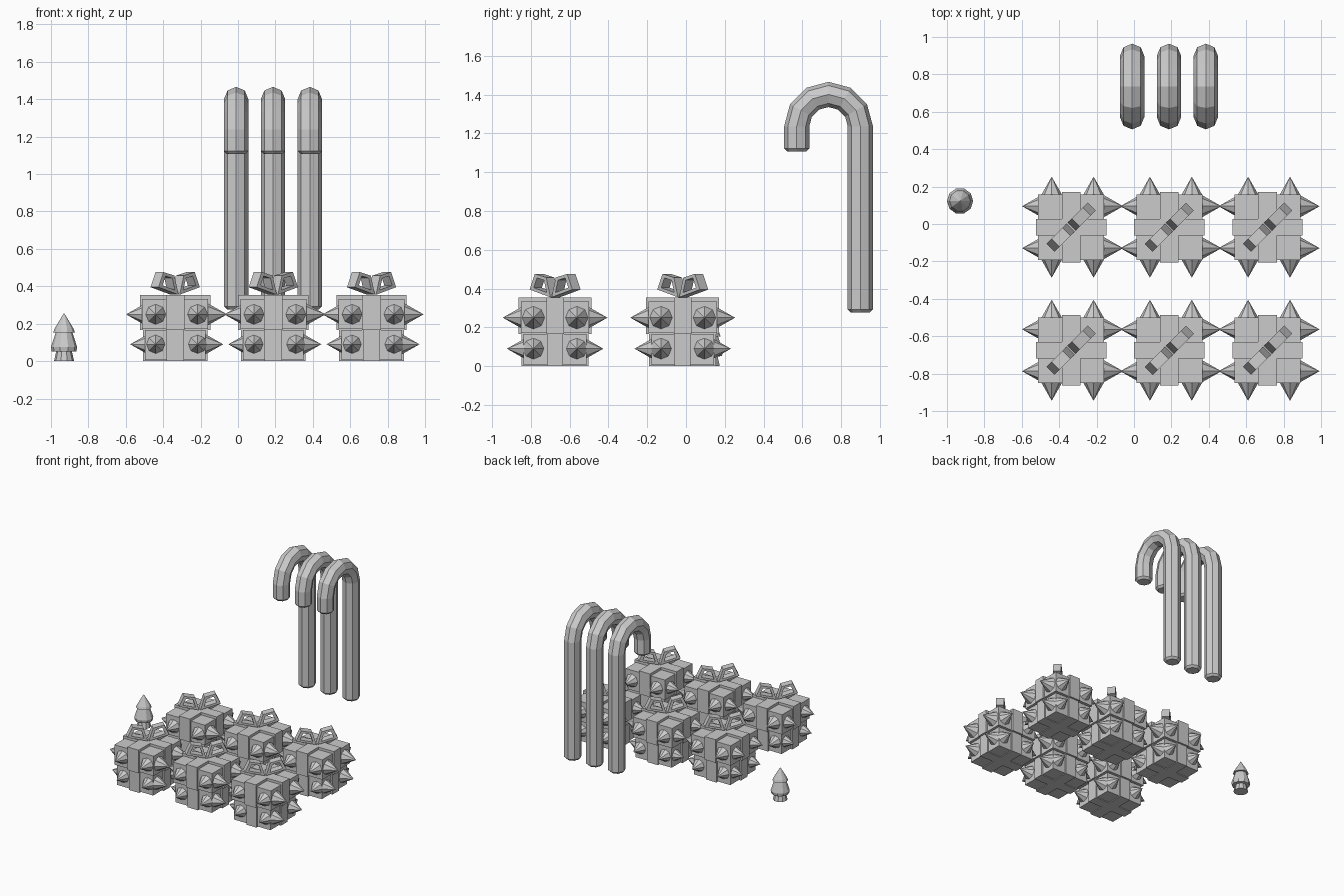
import bpy, bmesh
from math import pi, sin, cos
from mathutils import Matrix, Vector

cube = bpy.data.objects.get("Cube")
if cube:
    bpy.data.objects.remove(cube, do_unlink=True)

grey = bpy.data.materials.new("light_grey")
grey.use_nodes = True
grey.diffuse_color = (0.6, 0.6, 0.6, 1)
grey.node_tree.nodes["Principled BSDF"].inputs["Base Color"].default_value = (0.6, 0.6, 0.6, 1)


def finish(bm, name):
    """Turn a bmesh into a flat-shaded object."""
    bmesh.ops.recalc_face_normals(bm, faces=bm.faces)
    mesh = bpy.data.meshes.new(name)
    bm.to_mesh(mesh)
    bm.free()
    mesh.materials.append(grey)
    obj = bpy.data.objects.new(name, mesh)
    bpy.context.collection.objects.link(obj)
    return obj


def copy(obj, name, place):
    """Linked copy of a part at another position."""
    twin = bpy.data.objects.new(name, obj.data)
    twin.location = place
    bpy.context.collection.objects.link(twin)


def add_box(bm, hx, hy, z0, z1):
    size = Matrix.Diagonal((2 * hx, 2 * hy, z1 - z0, 1))
    bmesh.ops.create_cube(bm, size=1, matrix=Matrix.Translation((0, 0, (z0 + z1) / 2)) @ size)


def skin(bm, rings, caps=True):
    """Join a list of vertex rings with quads."""
    rings = [[bm.verts.new(p) for p in ring] for ring in rings]
    n = len(rings[0])
    for a, b in zip(rings, rings[1:]):
        for i in range(n):
            j = (i + 1) % n
            bm.faces.new((a[i], a[j], b[j], b[i]))
    if caps:
        bm.faces.new(rings[0])
        bm.faces.new(rings[-1])


# Gift: body and crossed ribbon, lower half a little smaller
body, ribbon = bmesh.new(), bmesh.new()
for scale, z0, z1 in ((0.92, 0, 0.166), (1, 0.166, 0.353)):
    add_box(body, 0.176 * scale, 0.176 * scale, z0 + 0.006, z1 - 0.02 * (z0 > 0))
    add_box(ribbon, 0.05 * scale, 0.188 * scale, z0, z1)
    add_box(ribbon, 0.188 * scale, 0.045 * scale, z0, z1)

# Eight-sided spikes, four on each side face
spikes = bmesh.new()
for scale, z in ((0.92, 0.09), (1, 0.25)):
    for quarter in range(4):
        turn = Matrix.Rotation(quarter * pi / 2, 4, 'Z')
        for side in (-1, 1):
            base, tip = 0.165 * scale, 0.27 * scale
            spot = Matrix.Translation(((base + tip) / 2, side * 0.112, z))
            shift = Matrix.Translation((0.008, 0, 0))
            bmesh.ops.create_cone(
                spikes, cap_ends=True, segments=8, radius1=0.06 * scale, radius2=0,
                depth=tip - base,
                matrix=shift @ turn @ spot @ Matrix.Rotation(pi / 2, 4, 'Y'))

# Bow: two angular loops set diagonally across the top
bow = bmesh.new()
loop = [Vector(p) for p in ((0.004, 0.355), (0.156, 0.395), (0.118, 0.476), (0.035, 0.457))]
middle = sum(loop, Vector((0, 0))) / 4
inner = [middle + (p - middle) * 0.62 for p in loop]
along, across = Vector((1, 1, 0)).normalized(), Vector((1, -1, 0)).normalized()
for side in (-1, 1):
    def ring(points, w):
        return [along * (side * p.x) + across * w + Vector((0, 0, p.y)) for p in points]
    w = 0.03
    skin(bow, [ring(loop, -w), ring(loop, w), ring(inner, w), ring(inner, -w), ring(loop, -w)], False)
bmesh.ops.remove_doubles(bow, verts=bow.verts, dist=0.0001)

parts = [finish(body, "gift_body"), finish(ribbon, "gift_ribbon"),
         finish(spikes, "gift_spikes"), finish(bow, "gift_bow")]
places = [(x, y, 0) for y in (-0.675, -0.017) for x in (-0.336, 0.189, 0.714)]
for part in parts:
    for k, place in enumerate(places[1:], 2):
        copy(part, f"{part.name}_{k}", place)
    part.location = places[0]

# Hooked cane: octagonal tube along a shaft and half circle
cy, cz, bend, radius = 0.735, 1.237, 0.164, 0.065
path = [(cy + bend, 0.277, 0, 0.75), (cy + bend, 0.293, 0, 1)]
path += [(cy + bend * cos(a), cz + bend * sin(a), a, 1) for a in (k * pi / 6 for k in range(7))]
path += [(cy - bend, 1.123, pi, 1), (cy - bend, 1.107, pi, 0.75)]
cane = bmesh.new()
rings = []
for y, z, a, s in path:
    out = Vector((0, cos(a), sin(a)))
    rings.append([Vector((radius * s * sin(t), y, z)) + out * (radius * s * cos(t))
                  for t in (k * pi / 4 for k in range(8))])
skin(cane, rings)
cane = finish(cane, "hooked_cane")
for k, x in enumerate((0.187, 0.384), 2):
    copy(cane, f"hooked_cane_{k}", (x, 0, 0))
cane.location.x = -0.01

# Small tree turned from a profile
profile = [(0.054, 0), (0.042, 0.05), (0.066, 0.052), (0.07, 0.075),
           (0.045, 0.152), (0.058, 0.154), (0.05, 0.175), (0.002, 0.255)]
tree = bmesh.new()
skin(tree, [[(r * cos(k * pi / 5), r * sin(k * pi / 5), z) for k in range(10)] for r, z in profile])
finish(tree, "small_tree").location = (-0.93, 0.123, 0)
